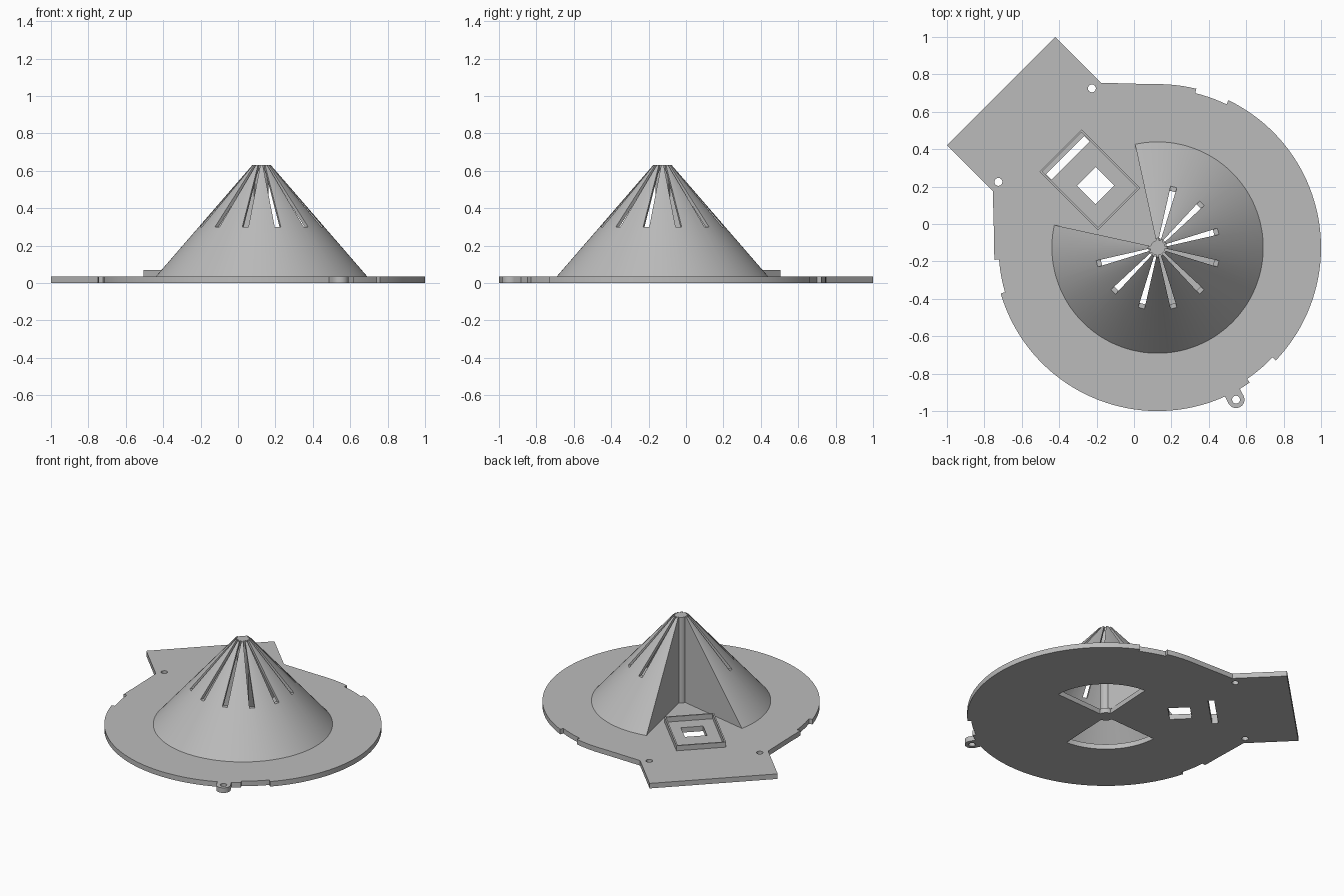
import bpy, bmesh
from math import sin, cos, radians, sqrt

if "Cube" in bpy.data.objects:
    bpy.data.objects.remove(bpy.data.objects["Cube"])

grey = bpy.data.materials.new("plain grey")
grey.use_nodes = True
colour = (0.5, 0.5, 0.5, 1)
grey.diffuse_color = colour
grey.node_tree.nodes["Principled BSDF"].inputs["Base Color"].default_value = colour

CX, CY = 0.126, -0.126          # centre of the disc and cone
DISC_R, NOTCH_R = 0.874, 0.85
THICK = 0.035
CONE_R, TIP_R, TIP_Z = 0.565, 0.05, 0.63
WEDGE = (167.7, 462.3)          # sweep of the cone, leaving an open wedge


def polar(r, deg, cx=CX, cy=CY):
    return cx + r * cos(radians(deg)), cy + r * sin(radians(deg))


def arc(r, a0, a1, cx=CX, cy=CY, step=2.5):
    n = max(2, round((a1 - a0) / step))
    return [polar(r, a0 + (a1 - a0) * i / n, cx, cy) for i in range(n + 1)]


def circle(r, cx, cy, step=12):
    return arc(r, 0, 360, cx, cy, step)[:-1]


def diagonal_box(u0, u1, v):
    """Rectangle whose long axis points along the mounting tongue."""
    corners = [(u0, -v), (u1, -v), (u1, v), (u0, v)]
    return [((b - a) / sqrt(2), (a + b) / sqrt(2)) for a, b in corners]


def loft(name, bottom, z0, z1, top=None):
    top = top or bottom
    bm = bmesh.new()
    low = [bm.verts.new((x, y, z0)) for x, y in bottom]
    high = [bm.verts.new((x, y, z1)) for x, y in top]
    bm.faces.new(low[::-1])
    bm.faces.new(high)
    n = len(low)
    for i in range(n):
        j = (i + 1) % n
        bm.faces.new((low[i], low[j], high[j], high[i]))
    bmesh.ops.recalc_face_normals(bm, faces=bm.faces)
    mesh = bpy.data.meshes.new(name)
    bm.to_mesh(mesh)
    bm.free()
    mesh.materials.append(grey)
    ob = bpy.data.objects.new(name, mesh)
    bpy.context.collection.objects.link(ob)
    return ob


def cut(ob, cutters):
    bpy.context.view_layer.objects.active = ob
    for cutter in cutters:
        cutter.hide_render = True
        mod = ob.modifiers.new("cut", "BOOLEAN")
        mod.operation, mod.solver, mod.object = "DIFFERENCE", "EXACT", cutter
        bpy.ops.object.modifier_apply(modifier=mod.name)
        bpy.data.objects.remove(cutter)


# Base plate: notched disc with a square tongue and a small screw ear
ear_angle = 297.3
ear = polar(0.915, ear_angle)
outline = [(-0.175, 0.755), (-0.42, 1.0), (-1.0, 0.42), (-0.755, 0.175)]
outline += arc(DISC_R, 178, 184.3)
outline += arc(NOTCH_R, 184.3, 196.3)
outline += arc(DISC_R, 196.3, ear_angle - 2.9)
outline += arc(0.045, ear_angle - 90, ear_angle + 90, *ear, step=12)
outline += arc(DISC_R, ear_angle + 2.9, 304.3)
outline += arc(NOTCH_R, 304.3, 316.3)
outline += arc(DISC_R, 316.3, 424.3)
outline += arc(NOTCH_R, 424.3, 436.3)
outline += arc(DISC_R, 436.3, 452)
plate = loft("base_plate", outline, 0, THICK)

# Screw holes, fan-shaped floor openings, square window and slit
openings = [circle(0.021, *p) for p in (ear, (-0.725, 0.225), (-0.225, 0.725))]
for mid in (45, 225):
    openings.append(arc(0.41, mid - 42, mid + 42) + arc(0.05, mid - 42, mid + 42, step=12)[::-1])
openings += [diagonal_box(0.22, 0.36, 0.071), diagonal_box(0.48, 0.52, 0.145)]
cut(plate, [loft("opening", shape, -0.1, 0.1) for shape in openings])

# Raised rim around the window
rim = loft("window_rim", diagonal_box(0.113, 0.555, 0.159), 0.03, 0.07)
cut(rim, [loft("rim_inside", diagonal_box(0.123, 0.545, 0.149), 0.02, 0.1)])


def cone_radius(z):
    return CONE_R + (TIP_R - CONE_R) * (z - THICK) / (TIP_Z - THICK)


def sector(z, wall, margin, shift):
    apex = polar(shift, 315)
    return [apex] + arc(cone_radius(z) - wall, WEDGE[0] + margin, WEDGE[1] - margin)


# Hollow cone with an open wedge and radial vent slots
cone = loft("vented_cone", sector(0.03, 0, 0, 0), 0.03, TIP_Z, sector(TIP_Z, 0, 0, 0))
cutters = [loft("hollow", sector(0.02, 0.025, 2.4, 0.035), 0.02, 0.6,
                sector(0.6, 0.025, 2.4, 0.035))]
for angle in range(195, 436, 30):
    c, s = cos(radians(angle)), sin(radians(angle))
    shape = [(CX + r * c - w * s, CY + r * s + w * c)
             for r, w in ((0.04, -0.006), (0.6, -0.027), (0.6, 0.027), (0.04, 0.006))]
    cutters.append(loft("slot", shape, 0.3, 0.7))
cut(cone, cutters)

# Central post holding up the cone tip
post = loft("center_post", circle(0.038, CX, CY), 0.0, TIP_Z + 0.001)

bpy.ops.object.select_all(action="DESELECT")
for ob in (plate, rim, cone, post):
    ob.select_set(True)
bpy.context.view_layer.objects.active = plate
bpy.ops.object.shade_smooth_by_angle(angle=radians(30))
